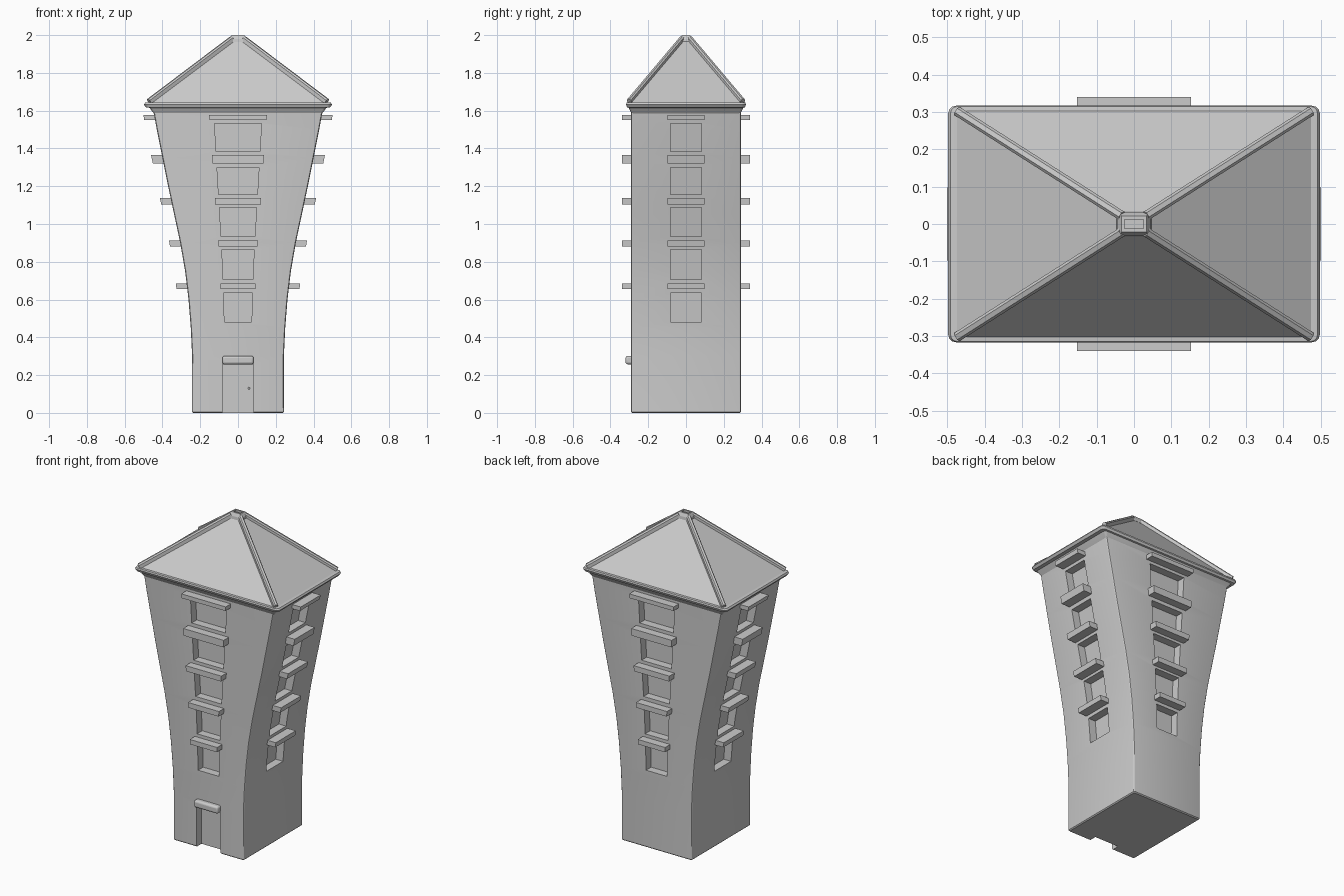
import bpy, bmesh, math
from mathutils import Vector

if "Cube" in bpy.data.objects:
    bpy.data.objects.remove(bpy.data.objects["Cube"])

# Half width of the flaring tower at each height
PROFILE = [(0, .243), (.3, .243), (.45, .25), (.6, .262), (.75, .28), (.9, .306),
           (1.05, .338), (1.2, .37), (1.35, .4), (1.5, .43), (1.6, .448)]
HY = .29


def half_width(z):
    for (z0, a), (z1, b) in zip(PROFILE, PROFILE[1:]):
        if z <= z1:
            return a + (b - a) * (z - z0) / (z1 - z0)
    return PROFILE[-1][1]


def make(name, lofts, smooth=True):
    """Object from one or more closed lofts, each a list of point rings."""
    bm = bmesh.new()
    for rings in lofts:
        vs = [[bm.verts.new(p) for p in r] for r in rings]
        n = len(vs[0])
        for a, b in zip(vs, vs[1:]):
            for i in range(n):
                j = (i + 1) % n
                bm.faces.new((a[i], a[j], b[j], b[i]))
        bm.faces.new(vs[0][::-1])
        bm.faces.new(vs[-1])
    bmesh.ops.recalc_face_normals(bm, faces=bm.faces)
    me = bpy.data.meshes.new(name)
    bm.to_mesh(me)
    bm.free()
    ob = bpy.data.objects.new(name, me)
    bpy.context.collection.objects.link(ob)
    if smooth:
        shade(ob)
    return ob


def shade(ob):
    bpy.ops.object.select_all(action='DESELECT')
    ob.select_set(True)
    bpy.context.view_layer.objects.active = ob
    bpy.ops.object.shade_smooth_by_angle(angle=math.radians(30))


def ring(hx, hy, z, r=0.0):
    """Rectangle ring with optional rounded corners."""
    if r == 0:
        return [(-hx, -hy, z), (hx, -hy, z), (hx, hy, z), (-hx, hy, z)]
    pts = []
    for k, (sx, sy) in enumerate([(1, 1), (-1, 1), (-1, -1), (1, -1)]):
        for i in range(4):
            a = math.radians(90 * k + 30 * i)
            pts.append((sx * (hx - r) + r * math.cos(a), sy * (hy - r) + r * math.sin(a), z))
    return pts


def box(x0, x1, y0, y1, z0, z1):
    return [[(x0, y0, z), (x1, y0, z), (x1, y1, z), (x0, y1, z)] for z in (z0, z1)]


def wall_block(axis, s, z0, z1, inner, outer, frac, hy):
    """Block straddling a wall, following the flare of the tower."""
    rings = []
    for z in (z0, z1):
        w = half_width(z)
        if axis == 'y':
            a, b, h = s * (HY - inner), s * (HY + outer), frac * w
            rings.append([(-h, a, z), (h, a, z), (h, b, z), (-h, b, z)])
        else:
            a, b = s * (w - inner), s * (w + outer)
            rings.append([(a, -hy, z), (b, -hy, z), (b, hy, z), (a, hy, z)])
    return rings


SIDES = {'front': ('y', -1), 'back': ('y', 1), 'left': ('x', -1), 'right': ('x', 1)}
WINDOWS = [(.48, .635), (.705, .865), (.935, 1.087), (1.157, 1.298), (1.385, 1.532)]
SILLS = [(.655, .685), (.88, .912), (1.103, 1.137), (1.32, 1.364), (1.55, 1.576)]

# Tower body with window and door recesses
tower = make("tower_body", [[ring(.237, .284, 0, .008)] +
             [ring(w, HY, z if z else .006, .008) for z, w in PROFILE]], False)
cuts = [wall_block(*side, z0, z1, .05, .05, .285, .082)
        for side in SIDES.values() for z0, z1 in WINDOWS]
cuts.append(box(-.083, .083, -.4, -.24, -.1, .257))
cutter = make("recess_cutter", cuts, False)
cutter.hide_render = True
mod = tower.modifiers.new("recesses", 'BOOLEAN')
mod.operation, mod.solver, mod.object = 'DIFFERENCE', 'EXACT', cutter
bpy.context.view_layer.objects.active = tower
bpy.ops.object.modifier_apply(modifier=mod.name)
bpy.data.objects.remove(cutter)
shade(tower)

# Ledges above the windows on all four sides
for name, side in SIDES.items():
    out = .05 if side[0] == 'y' else .057
    make(name + "_window_ledges",
         [wall_block(*side, z0, z1, .03, out, .345, .098) for z0, z1 in SILLS], False)

# Door lintel and knob
lintel = make("door_lintel", [box(-.083, .083, -.32, -.27, .257, .302)])
bev = lintel.modifiers.new("rounding", 'BEVEL')
bev.width, bev.segments = .012, 3
bpy.ops.mesh.primitive_uv_sphere_add(segments=12, ring_count=8, radius=.006,
                                     location=(.058, -.243, .13))
bpy.context.object.name = "door_knob"
shade(bpy.context.object)

# Cornice under the eaves
make("cornice", [[ring(.445, .288, 1.585, .01), ring(.457, .296, 1.6, .012),
                  ring(.468, .303, 1.615, .015), ring(.488, .312, 1.618, .02),
                  ring(.498, .317, 1.632, .022), ring(.492, .315, 1.642, .02),
                  ring(.475, .303, 1.644, .01)]])

# Hipped roof
make("roof", [[ring(.482, .308, 1.638), ring(.03, .02, 1.978)]], False)

# Hip ridges
beams = []
for sx in (-1, 1):
    for sy in (-1, 1):
        p0, p1 = Vector((sx * .47, sy * .3, 1.648)), Vector((sx * .03, sy * .02, 1.98))
        d = (p1 - p0).normalized()
        side = d.cross(Vector((0, 0, 1))).normalized() * .013
        up = side.cross(d).normalized() * .016
        beams.append([[p + a * side + b * up for a, b in ((-1, -1), (1, -1), (1, .5), (.5, 1), (-.5, 1), (-1, .5))]
                      for p in (p0, p1)])
make("hip_ridges", beams, False)

# Roof cap with a small sunken top
make("roof_cap", [[ring(.047, .034, 1.963), ring(.045, .032, 1.98), ring(.033, .022, 2.0),
                   ring(.025, .012, 2.0), ring(.025, .012, 1.988)]], False)
